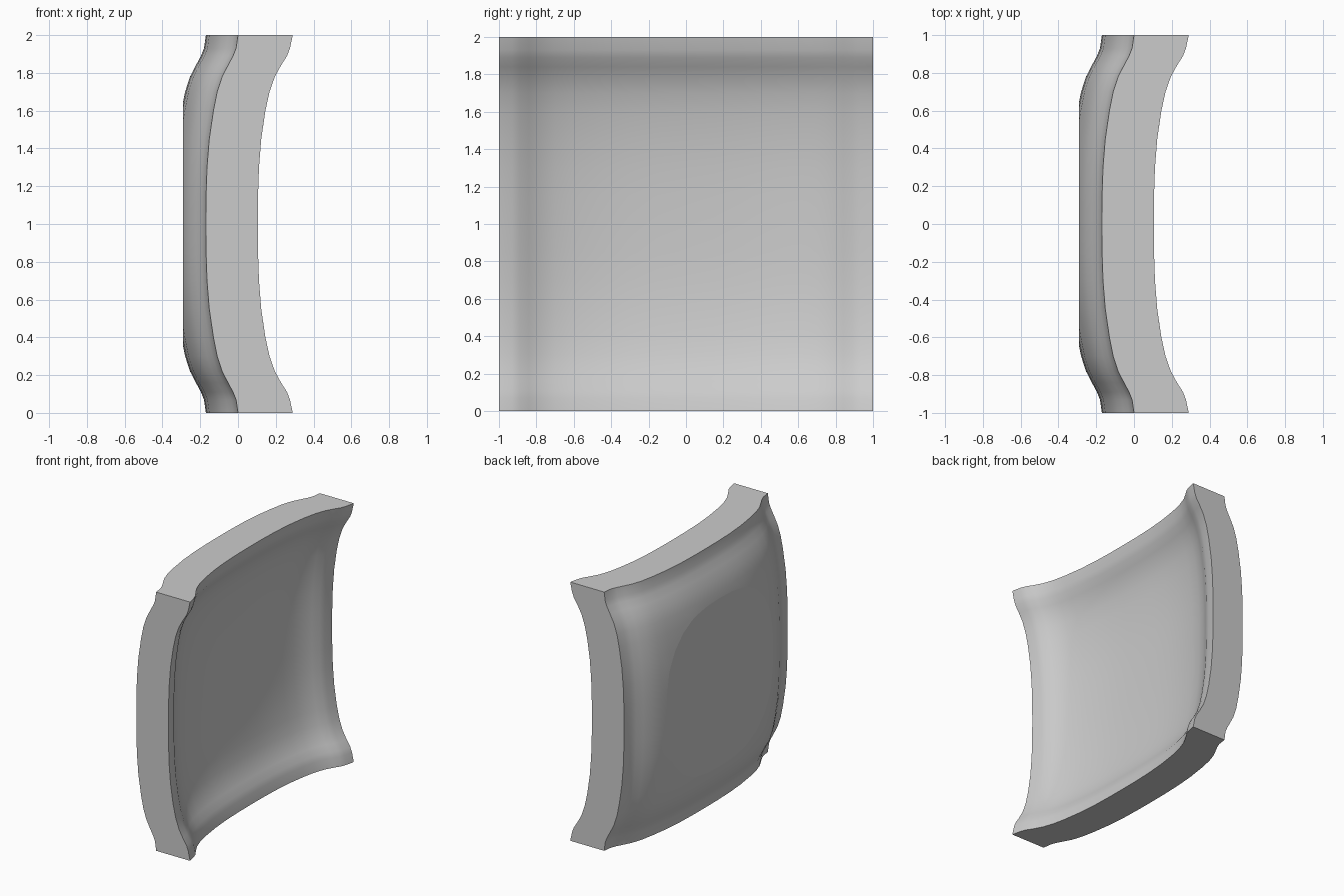
import bpy, bmesh, math

cube = bpy.data.objects.get("Cube")
if cube:
    bpy.data.objects.remove(cube, do_unlink=True)

# Half profiles: (distance from centre, rise) for each face of the panel
OUTER = [(0, 0), (.15, .001), (.3, .006), (.45, .018), (.6, .04), (.7, .06),
         (.78, .086), (.84, .117), (.89, .144), (.93, .16), (1, .17)]
INNER = [(0, 0), (.15, .001), (.3, .006), (.45, .018), (.6, .04), (.7, .062),
         (.78, .09), (.84, .123), (.89, .155), (.93, .17), (1, .185)]
OUTER_BASE, INNER_BASE, FLAT_X = -.34, -.08, -.29


def mirrored(half):
    return [(-d, h) for d, h in reversed(half[1:])] + half


def dished_sheet(bm, half, base):
    """Grid whose depth is the sum of the profile in both directions."""
    line = mirrored(half)
    grid = [[bm.verts.new((base + hy + hz, y, z + 1)) for z, hz in line]
            for y, hy in line]
    n = len(line) - 1
    for i in range(n):
        for j in range(n):
            bm.faces.new((grid[i][j], grid[i + 1][j],
                          grid[i + 1][j + 1], grid[i][j + 1]))
    rim = ([grid[i][0] for i in range(n)] + [grid[n][j] for j in range(n)] +
           [grid[i][n] for i in range(n, 0, -1)] +
           [grid[0][j] for j in range(n, 0, -1)])
    return rim


# Two curved faces joined by four straight-cut sides
bm = bmesh.new()
rim_a = dished_sheet(bm, OUTER, OUTER_BASE)
rim_b = dished_sheet(bm, INNER, INNER_BASE)
for k in range(len(rim_a)):
    m = (k + 1) % len(rim_a)
    bm.faces.new((rim_a[k], rim_a[m], rim_b[m], rim_b[k]))

# Flat pad sliced off the bulging side
cut = bmesh.ops.bisect_plane(bm, geom=bm.verts[:] + bm.edges[:] + bm.faces[:],
                             plane_co=(FLAT_X, 0, 0), plane_no=(-1, 0, 0),
                             clear_outer=True)
edges = [e for e in cut["geom_cut"] if isinstance(e, bmesh.types.BMEdge)]
bmesh.ops.holes_fill(bm, edges=edges, sides=0)
bmesh.ops.recalc_face_normals(bm, faces=bm.faces[:])

mesh = bpy.data.meshes.new("curved_panel")
bm.to_mesh(mesh)
bm.free()
panel = bpy.data.objects.new("curved_panel", mesh)
bpy.context.collection.objects.link(panel)

# Plain grey finish
grey = bpy.data.materials.new("light_grey")
grey.use_nodes = True
grey.diffuse_color = (.6, .6, .6, 1)
grey.node_tree.nodes["Principled BSDF"].inputs["Base Color"].default_value = (.6, .6, .6, 1)
mesh.materials.append(grey)

# Smooth curves, crisp rim, flat pad
bpy.ops.object.select_all(action="DESELECT")
panel.select_set(True)
bpy.context.view_layer.objects.active = panel
bpy.ops.object.shade_smooth_by_angle(angle=math.radians(30))
for poly in mesh.polygons:
    if poly.normal.x < -.999 and poly.center.x < FLAT_X + .001:
        poly.use_smooth = False
